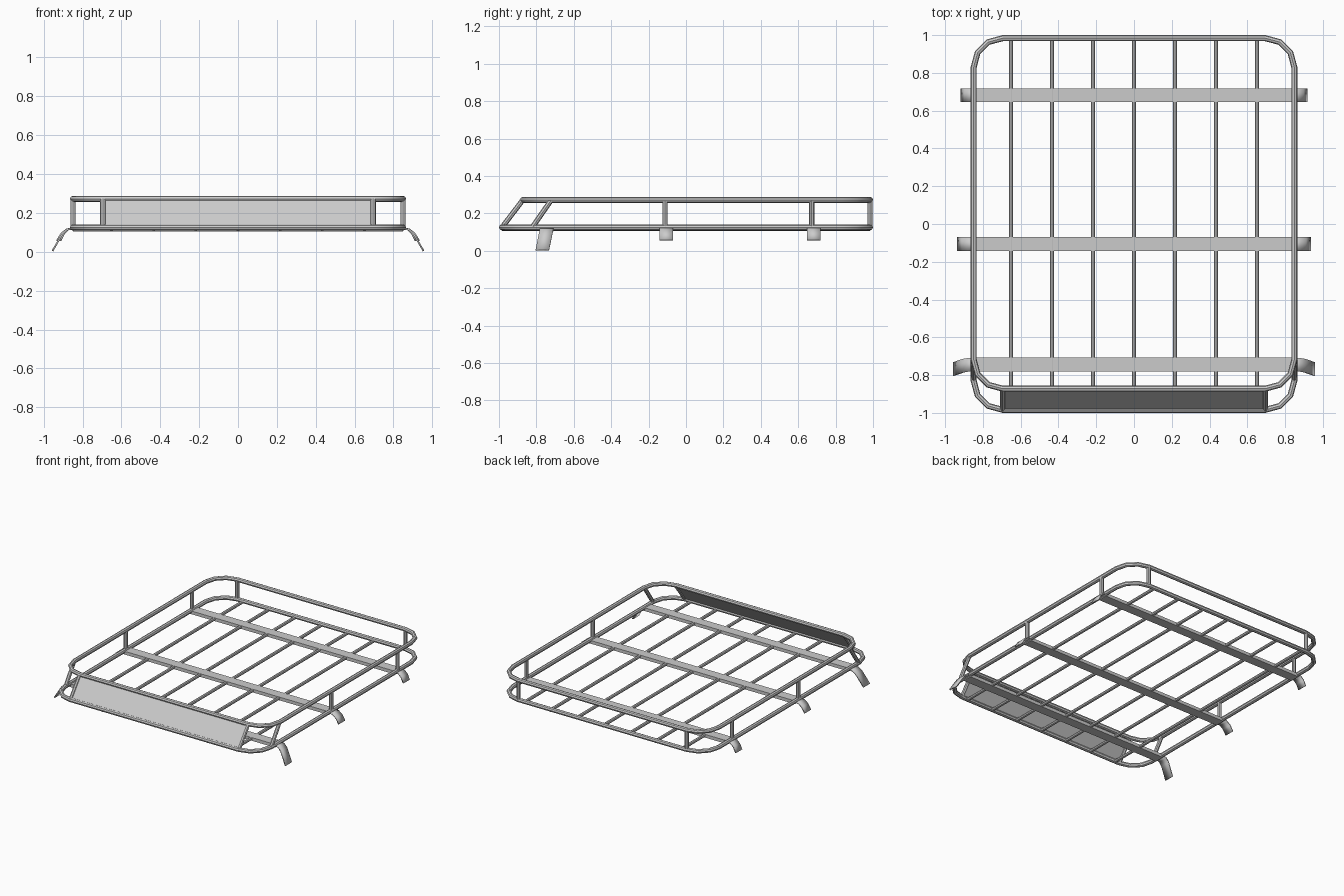
import bpy, bmesh, math
from mathutils import Vector

if "Cube" in bpy.data.objects:
    bpy.data.objects.remove(bpy.data.objects["Cube"])

R = 0.016          # main tube radius
Z_LOW, Z_TOP = 0.125, 0.272
HX, BACK, FRONT_LOW, FRONT_TOP = 0.849, 0.984, -0.984, -0.872


def smooth(ob):
    bpy.ops.object.select_all(action='DESELECT')
    ob.select_set(True)
    bpy.context.view_layer.objects.active = ob
    bpy.ops.object.shade_smooth_by_angle(angle=math.radians(40))


def tube(name, pts, radius, cyclic=False):
    """Round tube along a polyline, converted to a mesh."""
    cu = bpy.data.curves.new(name, 'CURVE')
    cu.dimensions = '3D'
    cu.bevel_depth = radius
    cu.bevel_resolution = 2
    cu.use_fill_caps = True
    sp = cu.splines.new('POLY')
    sp.points.add(len(pts) - 1)
    for p, c in zip(sp.points, pts):
        p.co = (*c, 1)
    sp.use_cyclic_u = cyclic
    ob = bpy.data.objects.new(name, cu)
    bpy.context.collection.objects.link(ob)
    bpy.ops.object.select_all(action='DESELECT')
    ob.select_set(True)
    bpy.context.view_layer.objects.active = ob
    bpy.ops.object.convert(target='MESH')
    smooth(bpy.context.view_layer.objects.active)


def ring(name, y0, z, r=0.155):
    """Rounded rectangle hoop with three segments per corner."""
    pts = []
    corners = [(HX - r, BACK - r, 0), (r - HX, BACK - r, 90),
               (r - HX, y0 + r, 180), (HX - r, y0 + r, 270)]
    for cx, cy, a0 in corners:
        for i in range(4):
            a = math.radians(a0 + 30 * i)
            pts.append((cx + r * math.cos(a), cy + r * math.sin(a), z))
    tube(name, pts, R, True)


def ribbon(name, rows, thick):
    """Flat strip through pairs of edge points, thickened on both sides."""
    bm = bmesh.new()
    vs = [[bm.verts.new(p) for p in row] for row in rows]
    for a, b in zip(vs, vs[1:]):
        bm.faces.new((a[0], b[0], b[1], a[1]))
    me = bpy.data.meshes.new(name)
    bm.to_mesh(me)
    bm.free()
    ob = bpy.data.objects.new(name, me)
    bpy.context.collection.objects.link(ob)
    m = ob.modifiers.new('thickness', 'SOLIDIFY')
    m.thickness = thick
    m.offset = 0
    return ob


# Hoops
ring('lower_rail', FRONT_LOW, Z_LOW)
ring('upper_rail', FRONT_TOP, Z_TOP)

# Lengthwise floor bars
for i in range(-3, 4):
    tube('floor_bar', [(i * 0.217, FRONT_LOW, 0.117), (i * 0.217, BACK, 0.117)], 0.0115)

# Posts between the hoops: (x, y at bottom, y at top)
posts = [(HX, 0.672, 0.672), (HX, -0.112, -0.112), (HX, -0.822, -0.72),
         (0.695, BACK, BACK), (0.695, FRONT_LOW, FRONT_TOP)]
for x, yb, yt in posts:
    for s in (-1, 1):
        tube('post', [(s * x, yb, Z_LOW), (s * x, yt, Z_TOP)], 0.014)

# Slanted wind deflector panel
ribbon('wind_deflector', [[(-0.695, FRONT_LOW, Z_LOW), (-0.695, FRONT_TOP, Z_TOP)],
                          [(0.695, FRONT_LOW, Z_LOW), (0.695, FRONT_TOP, Z_TOP)]], 0.008)

# Cross straps and their bent feet: (y, forward lean, foot profile in x and z)
W = 0.036
straps = [(0.682, 0, [(0.84, 0.122), (0.872, 0.116), (0.895, 0.095), (0.914, 0.056)]),
          (-0.106, 0, [(0.84, 0.122), (0.88, 0.116), (0.908, 0.095), (0.932, 0.056)]),
          (-0.744, -0.024, [(0.84, 0.122), (0.88, 0.114), (0.905, 0.09), (0.955, 0.004)])]
for y, lean, prof in straps:
    ribbon('cross_strap', [[(-0.85, y - W, 0.116), (-0.85, y + W, 0.116)],
                           [(0.85, y - W, 0.116), (0.85, y + W, 0.116)]], 0.024)
    for s in (-1, 1):
        rows = []
        for x, z in prof:
            d = lean * (0.122 - z) / 0.118
            rows.append([(s * x, y - W + d, z), (s * x, y + W + d, z)])
        smooth(ribbon('foot', rows, 0.009))
